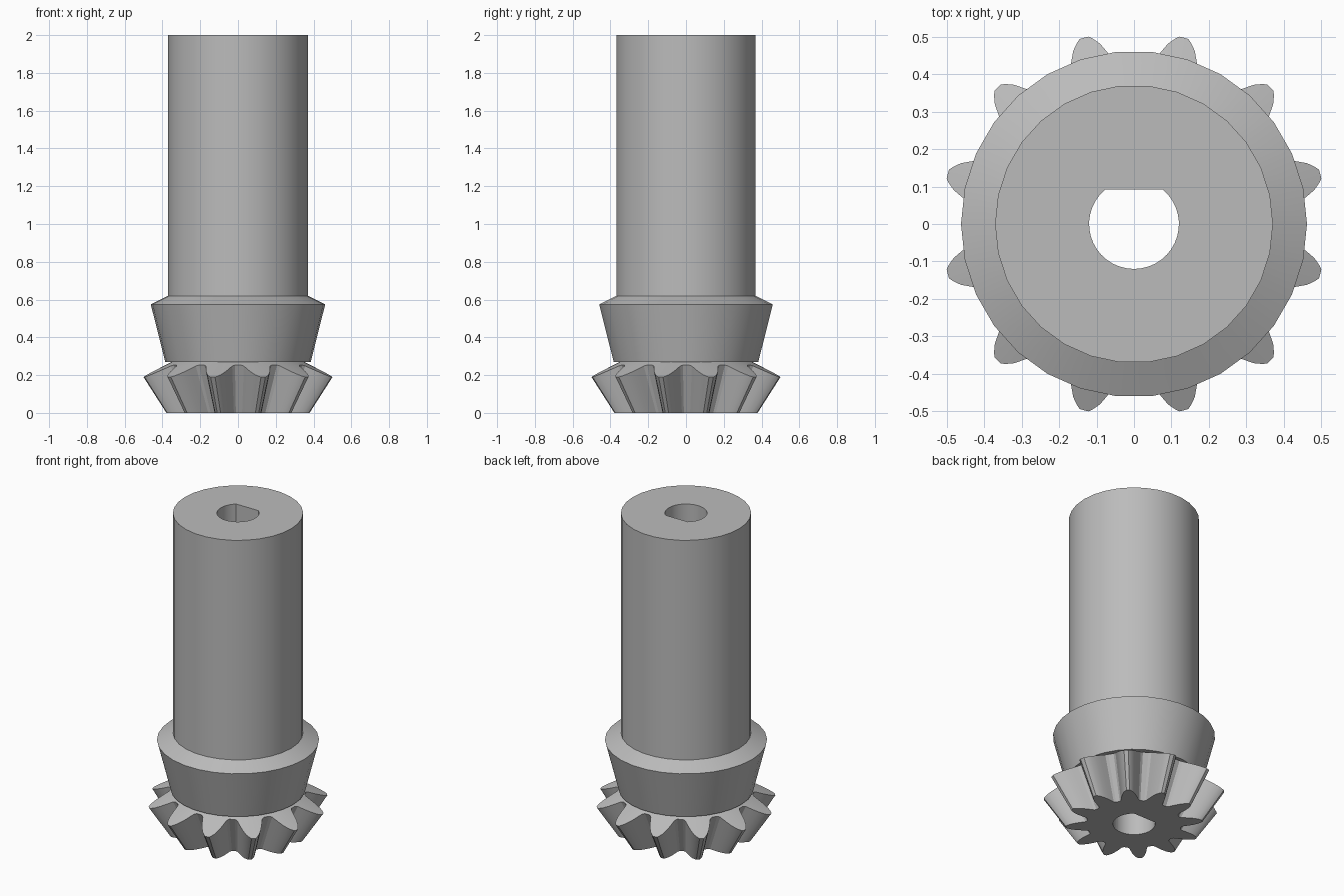
import bpy, bmesh, math

cube = bpy.data.objects.get("Cube")
if cube:
    bpy.data.objects.remove(cube, do_unlink=True)

GREY = (0.5, 0.5, 0.5, 1)
steel = bpy.data.materials.new("plain grey")
steel.use_nodes = True
steel.diffuse_color = GREY
steel.node_tree.nodes["Principled BSDF"].inputs["Base Color"].default_value = GREY


def loft(name, rings):
    """Closed solid skinned over rings that share a vertex count."""
    bm = bmesh.new()
    loops = [[bm.verts.new(p) for p in ring] for ring in rings]
    for low, high in zip(loops, loops[1:]):
        for i in range(len(low)):
            j = (i + 1) % len(low)
            bm.faces.new((low[i], low[j], high[j], high[i]))
    bm.faces.new(loops[0][::-1])
    bm.faces.new(loops[-1])
    bmesh.ops.recalc_face_normals(bm, faces=bm.faces)
    mesh = bpy.data.meshes.new(name)
    bm.to_mesh(mesh)
    bm.free()
    mesh.materials.append(steel)
    obj = bpy.data.objects.new(name, mesh)
    bpy.context.collection.objects.link(obj)
    return obj


def circle(radius, z, count=30):
    angles = [math.tau * i / count for i in range(count)]
    return [(radius * math.cos(a), radius * math.sin(a), z) for a in angles]


# Shaft with its flared collar
shaft = loft("shaft_and_collar", [circle(0.385, 0.27), circle(0.462, 0.575),
                                  circle(0.371, 0.62), circle(0.371, 2.0)])

# Bevel gear: half tooth as (radius, half width), mirrored and repeated
TEETH, APEX, TIP_R, TIP_Z, BACK_SLOPE = 12, 0.593, 0.515, 0.19, 0.484
half_tooth = [(0.385, 0.084), (0.395, 0.072), (0.43, 0.062), (0.46, 0.052),
              (0.49, 0.037), (0.507, 0.022), (TIP_R, 0.012)]
tooth = [(r, -w) for r, w in half_tooth] + [(r, w) for r, w in reversed(half_tooth)]
back, bottom, inner = [], [], []
for t in range(TEETH):
    for r, w in tooth:
        a = math.tau * (t + 0.5) / TEETH + math.asin(w / r)
        z = TIP_Z + (TIP_R - r) * BACK_SLOPE
        s = APEX / (APEX + z)          # teeth taper towards the cone apex
        c, d = math.cos(a), math.sin(a)
        back.append((r * c, r * d, z))
        bottom.append((r * s * c, r * s * d, 0))
        inner.append((0.35 * c, 0.35 * d, 0.27))
gear = loft("bevel_gear", [bottom, back, inner])

# D-shaped bore through both parts
FLAT, BORE = 0.092, 0.12
start = math.pi - math.asin(FLAT / BORE)
sweep = math.pi + 2 * math.asin(FLAT / BORE)
arc = [start + sweep * i / 30 for i in range(31)]
cutter = loft("bore_cutter", [[(BORE * math.cos(a), BORE * math.sin(a), z) for a in arc]
                              for z in (-0.5, 2.5)])
cutter.hide_render = True

for part in (shaft, gear):
    bpy.ops.object.select_all(action="DESELECT")
    part.select_set(True)
    bpy.context.view_layer.objects.active = part
    cut = part.modifiers.new("bore", "BOOLEAN")
    cut.operation, cut.solver, cut.object = "DIFFERENCE", "EXACT", cutter
    bpy.ops.object.modifier_apply(modifier=cut.name)
    bpy.ops.object.shade_smooth_by_angle(angle=math.radians(25))
bpy.data.objects.remove(cutter, do_unlink=True)
